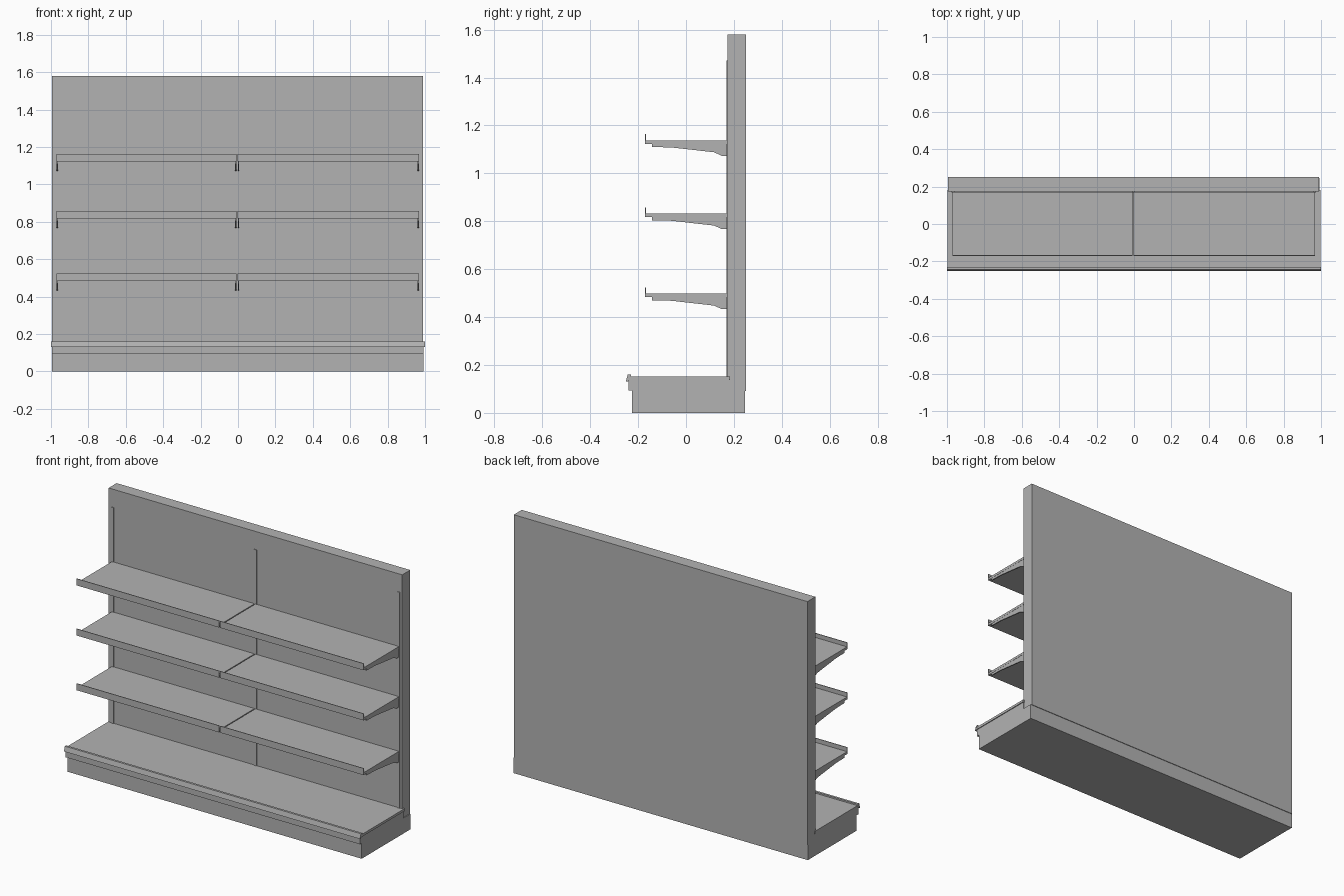
import bpy
import bmesh

cube = bpy.data.objects.get("Cube")
if cube:
    bpy.data.objects.remove(cube, do_unlink=True)

grey = bpy.data.materials.new("shelf_grey")
grey.use_nodes = True
colour = (0.45, 0.45, 0.45, 1)
grey.diffuse_color = colour
grey.node_tree.nodes["Principled BSDF"].inputs["Base Color"].default_value = colour


def extrude_profile(name, points, x0, x1):
    """Sweep a (y, z) outline along x."""
    bm = bmesh.new()
    face = bm.faces.new([bm.verts.new((x0, y, z)) for y, z in points])
    result = bmesh.ops.extrude_face_region(bm, geom=[face])
    moved = [v for v in result["geom"] if isinstance(v, bmesh.types.BMVert)]
    bmesh.ops.translate(bm, verts=moved, vec=(x1 - x0, 0, 0))
    bmesh.ops.recalc_face_normals(bm, faces=bm.faces)
    mesh = bpy.data.meshes.new(name)
    bm.to_mesh(mesh)
    bm.free()
    mesh.materials.append(grey)
    obj = bpy.data.objects.new(name, mesh)
    bpy.context.collection.objects.link(obj)
    return obj


def box(name, x0, x1, y0, y1, z0, z1):
    return extrude_profile(name, [(y0, z0), (y1, z0), (y1, z1), (y0, z1)], x0, x1)


# Back wall and plinth
box("back_panel", -0.995, 0.988, 0.173, 0.25, 0.092, 1.58)
box("plinth", -0.995, 0.993, -0.225, 0.246, 0, 0.094)
box("plinth_upper", -0.995, 0.993, -0.241, 0.18, 0.094, 0.138)

# Bottom deck with its slanted front rail
box("bottom_deck", -0.998, 0.998, -0.241, 0.183, 0.137, 0.152)
rail = [(-0.251, 0.132), (-0.241, 0.132), (-0.236, 0.15), (-0.229, 0.15),
        (-0.229, 0.161), (-0.243, 0.161)]
extrude_profile("deck_front_rail", rail, -1, 1)

# Slotted upright strips on the wall
for side, x in (("right", -0.967), ("centre", -0.003), ("left", 0.965)):
    box(f"upright_{side}", x - 0.009, x + 0.009, 0.169, 0.175, 0.15, 1.47)

# Outlines relative to the shelf's top surface
tray = [(-0.171, -0.015), (0.171, -0.015), (0.171, 0), (-0.167, 0),
        (-0.167, 0.026), (-0.171, 0.026)]
bracket = [(-0.142, -0.012), (-0.142, -0.028), (-0.06, -0.03), (0.117, -0.05),
           (0.15, -0.065), (0.171, -0.065), (0.171, -0.012)]


def at_height(points, z):
    return [(y, dz + z) for y, dz in points]


# Three tiers, each with two shelves on a pair of brackets
for tier, z in enumerate((0.498, 0.832, 1.138), 1):
    for side, x0, x1 in (("right", -0.971, -0.008), ("left", -0.002, 0.968)):
        extrude_profile(f"shelf_{side}_{tier}", at_height(tray, z), x0, x1)
        for end, x in (("outer", x0 + 0.001), ("inner", x1 - 0.008)):
            extrude_profile(f"bracket_{side}_{end}_{tier}", at_height(bracket, z), x, x + 0.007)
